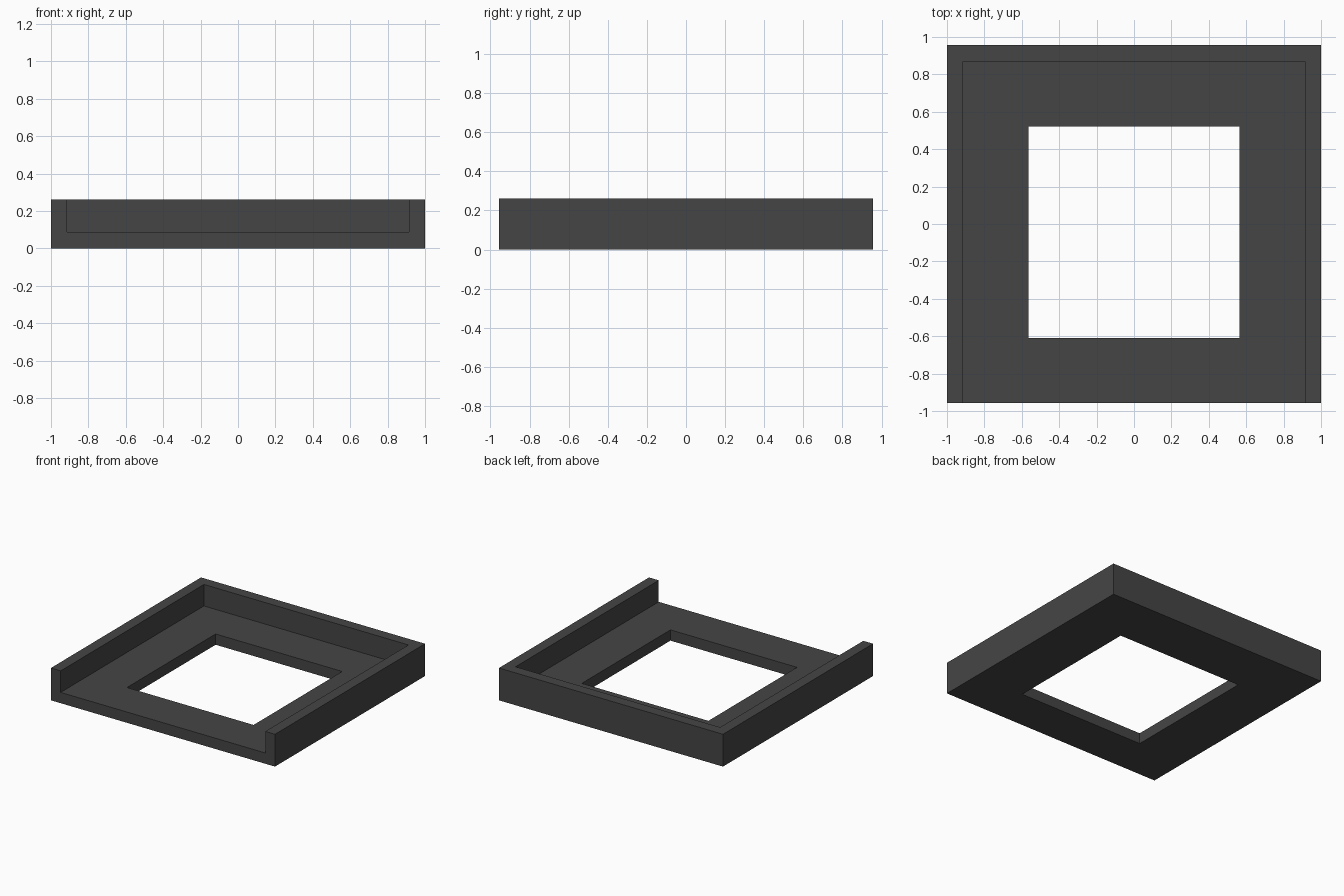
import bpy

if "Cube" in bpy.data.objects:
    bpy.data.objects.remove(bpy.data.objects["Cube"])

U = 2 / 23                      # module: wall and floor thickness
W, D, H = 23 * U, 22 * U, 3 * U  # overall size

mat = bpy.data.materials.new("dark_grey")
mat.diffuse_color = (0.06, 0.06, 0.06, 1)
mat.use_nodes = True
mat.node_tree.nodes["Principled BSDF"].inputs["Base Color"].default_value = mat.diffuse_color


def box(name, x0, x1, y0, y1, z0, z1):
    bpy.ops.mesh.primitive_cube_add(
        size=1, location=((x0 + x1) / 2, (y0 + y1) / 2, (z0 + z1) / 2))
    ob = bpy.context.object
    ob.name = name
    ob.scale = (x1 - x0, y1 - y0, z1 - z0)
    bpy.ops.object.transform_apply(location=True, rotation=False, scale=True)
    ob.data.materials.append(mat)
    return ob


def cut(target, cutter):
    cutter.hide_render = True
    mod = target.modifiers.new("cut", 'BOOLEAN')
    mod.operation = 'DIFFERENCE'
    mod.solver = 'EXACT'
    mod.object = cutter
    bpy.ops.object.select_all(action='DESELECT')
    bpy.context.view_layer.objects.active = target
    target.select_set(True)
    bpy.ops.object.modifier_apply(modifier=mod.name)
    bpy.data.objects.remove(cutter, do_unlink=True)


# Solid tray block
tray = box("tray_frame", -W / 2, W / 2, -D / 2, D / 2, 0, H)

# Recess leaving left, right and back walls, open at the front
cut(tray, box("recess_cutter", -W / 2 + U, W / 2 - U,
              -D / 2 - U, D / 2 - U, U, H + U))

# Square window through the floor, centred in the recess
h, yc = 6.5 * U, -U / 2
cut(tray, box("window_cutter", -h, h, yc - h, yc + h, -U, 2 * U))
